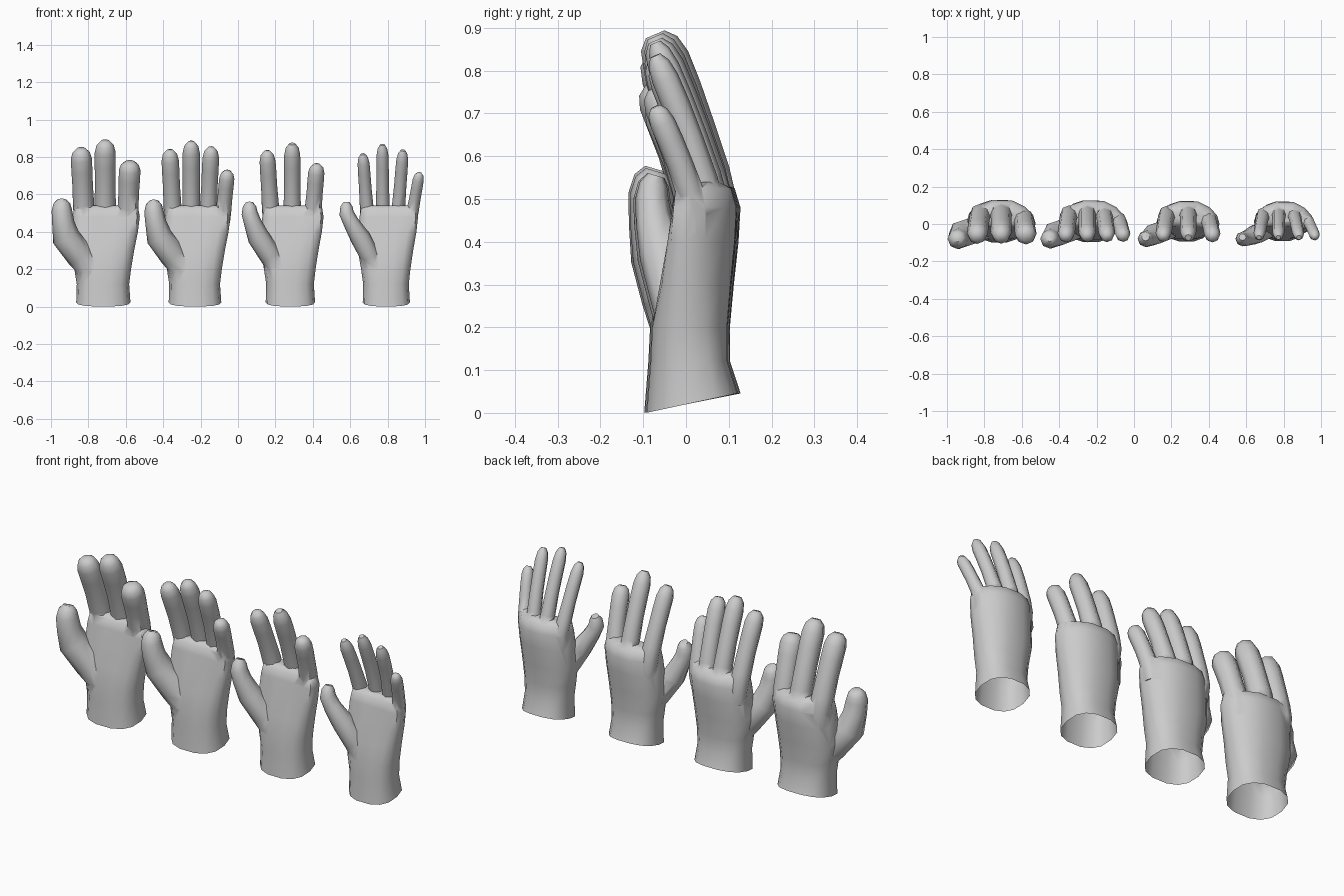
import bpy, bmesh, math
from mathutils import Vector

if "Cube" in bpy.data.objects:
    bpy.data.objects.remove(bpy.data.objects["Cube"])

# wrist centre x, palm scale, thumb (mid x, tip x, radius, top z),
# fingers: (base x, tip x, base y, top z, base radius, tip radius)
HANDS = [
    (-.72, 1.0, (-.20, -.222, .053, .57),
     [(-.82, -.84, .055, .845, .057, .056), (-.71, -.71, .07, .885, .057, .056),
      (-.592, -.577, .03, .775, .055, .058)]),
    (-.23, .97, (-.19, -.22, .05, .565),
     [(-.345, -.365, .055, .835, .048, .046), (-.25, -.25, .07, .88, .048, .046),
      (-.163, -.143, .06, .85, .046, .044), (-.085, -.056, .025, .725, .042, .04)]),
    (.28, .91, (-.17, -.218, .042, .555),
     [(.18, .155, .055, .83, .047, .042), (.29, .29, .07, .87, .047, .042),
      (.395, .422, .028, .76, .046, .043)]),
    (.793, .87, (-.14, -.213, .038, .555),
     [(.695, .668, .055, .815, .038, .031), (.775, .772, .07, .865, .038, .031),
      (.85, .882, .06, .835, .037, .031), (.92, .97, .025, .715, .034, .029)]),
]
# palm sections: z, left x, right x, front y, back y, arch
PALM = [(.02, -.145, .145, -.10, .13, 0), (.12, -.142, .138, -.09, .105, 0),
        (.2, -.155, .148, -.085, .105, .01), (.3, -.175, .165, -.065, .115, .025),
        (.4, -.17, .185, -.04, .127, .045), (.48, -.165, .195, -.022, .132, .055),
        (.525, -.155, .187, -.01, .118, .055), (.54, -.125, .155, .015, .085, .045)]


def loft(name, rings):
    """Closed skin through a list of equal-sized rings."""
    bm = bmesh.new()
    vs = [[bm.verts.new(p) for p in r] for r in rings]
    n = len(vs[0])
    for a, b in zip(vs, vs[1:]):
        for i in range(n):
            j = (i + 1) % n
            bm.faces.new((a[i], a[j], b[j], b[i]))
    bm.faces.new(vs[0][::-1])
    bm.faces.new(vs[-1])
    bmesh.ops.recalc_face_normals(bm, faces=bm.faces)
    me = bpy.data.meshes.new(name)
    bm.to_mesh(me)
    bm.free()
    ob = bpy.data.objects.new(name, me)
    bpy.context.collection.objects.link(ob)
    return ob


def tube(name, path, radii, sides=8):
    """Tapered tube whose sections stay square to the path."""
    rings = []
    for i, (p, r) in enumerate(zip(path, radii)):
        t = (path[min(i + 1, len(path) - 1)] - path[max(i - 1, 0)]).normalized()
        s = Vector((1, 0, 0))
        s = (s - t * s.dot(t)).normalized()
        u = t.cross(s)
        rings.append([p + (s * math.cos(a) + u * math.sin(a)) * r
                      for a in (2 * math.pi * k / sides for k in range(sides))])
    return loft(name, rings)


def palm(name, cx, s):
    sy, n, rings = (1 + s) / 2, 14, []
    for k, (z, xl, xr, yf, yb, arch) in enumerate(PALM):
        ring = []
        for i in range(n):
            a = 2 * math.pi * i / n
            u = math.copysign(abs(math.cos(a)) ** .8, math.cos(a))
            v = math.copysign(abs(math.sin(a)) ** .8, math.sin(a))
            x = (xl + xr) / 2 + u * (xr - xl) / 2
            y = (yf + yb) / 2 + v * (yb - yf) / 2 - arch * u * u * (1 if u > 0 else .6)
            ring.append(Vector((cx + x * s, y * sy, z + (.2 * y if k == 0 else 0))))
        rings.append(ring)
    return loft(name, rings)


def finger(bx, tx, by, top, rb, rt):
    path, radii = [], []
    z0, ty = .45, -.072
    for f, k in ((-.15, .8), (.05, 1), (.25, 1), (.5, .97), (.7, 1), (.86, 1), (.95, .82), (1, .42)):
        g = max(f, 0)
        path.append(Vector((bx + (tx - bx) * g ** .9, by + (ty - by) * g ** 1.3,
                            z0 + (top - z0) * f)))
        radii.append((rb + (rt - rb) * g) * k)
    return tube("finger", path, radii)


def thumb(cx, mx, tx, r, top):
    pts = [(-.05, -.015, .17, 1.1), (mx * .62, -.03, .27, 1.4), (mx, -.055, .37, 1.42),
           ((mx + tx * 2) / 3, -.075, .45, 1.12), (tx, -.08, top - .055, 1.03),
           (tx, -.076, top - .02, .85), (tx, -.07, top, .5)]
    return tube("thumb", [Vector((cx + x, y, z)) for x, y, z, _ in pts],
                [r * p[3] for p in pts])


for n, (cx, s, th, fingers) in enumerate(HANDS):
    hand = palm(f"hand_{n + 1}", cx, s)
    digits = [thumb(cx, *th)] + [finger(*f) for f in fingers]
    # fuse the digits into the palm
    for d in digits:
        m = hand.modifiers.new("fuse", 'BOOLEAN')
        m.operation, m.solver, m.object = 'UNION', 'EXACT', d
    bpy.context.view_layer.update()
    me = bpy.data.meshes.new_from_object(
        hand.evaluated_get(bpy.context.evaluated_depsgraph_get()))
    hand.modifiers.clear()
    hand.data = me
    for d in digits:
        bpy.data.objects.remove(d)
    # open wrist
    bm = bmesh.new()
    bm.from_mesh(me)
    low = [f for f in bm.faces if all(v.co.z < .06 for v in f.verts)]
    bmesh.ops.delete(bm, geom=low, context='FACES')
    bm.to_mesh(me)
    bm.free()
    bpy.ops.object.select_all(action='DESELECT')
    hand.select_set(True)
    bpy.context.view_layer.objects.active = hand
    bpy.ops.object.shade_smooth_by_angle(angle=math.radians(55))
